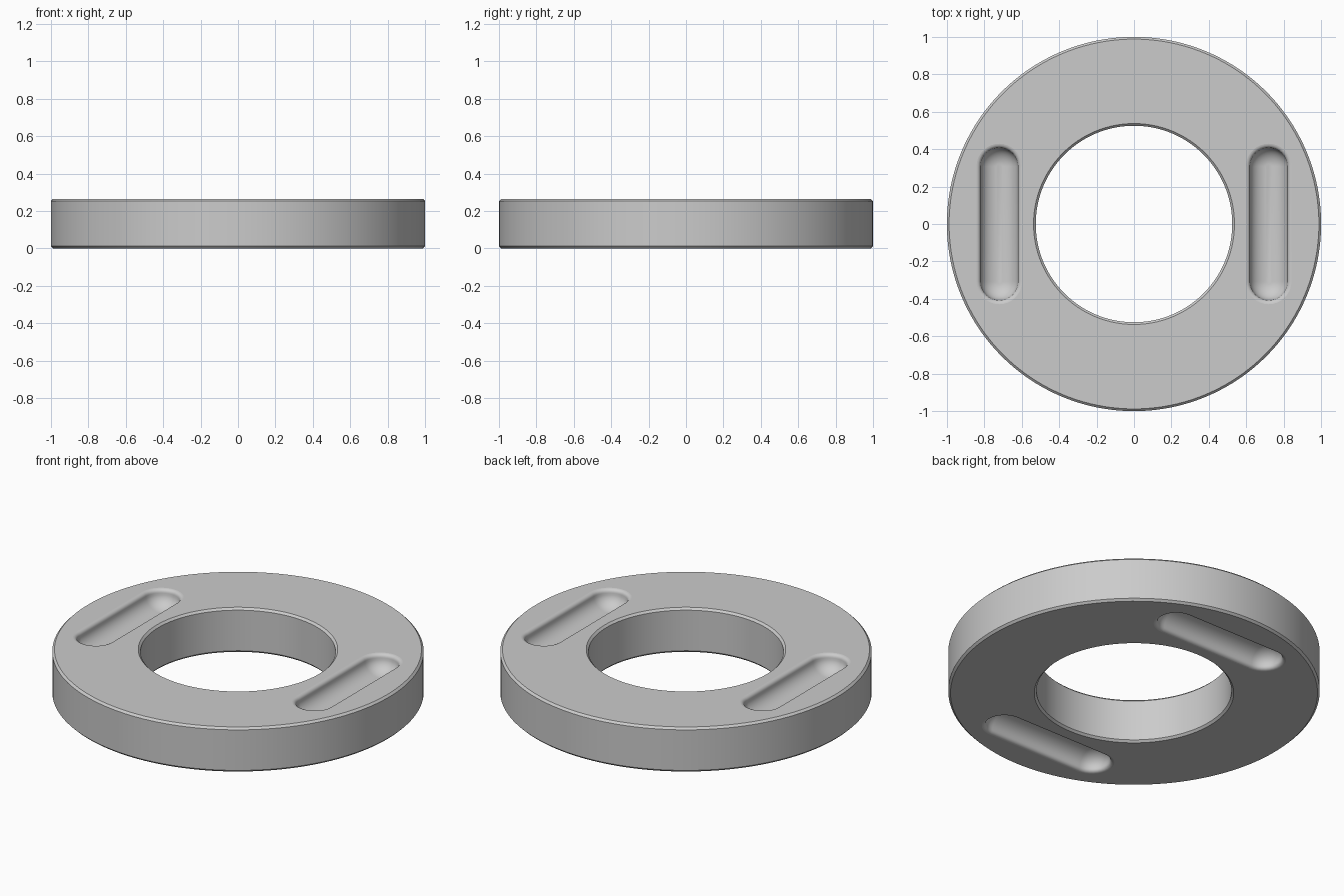
import bpy, bmesh, math
from math import sin, cos, pi

if "Cube" in bpy.data.objects:
    bpy.data.objects.remove(bpy.data.objects["Cube"])

HEIGHT, OUTER, INNER, CHAMFER = 0.265, 1.0, 0.525, 0.012

grey = bpy.data.materials.new("matte grey")
grey.use_nodes = True
grey.diffuse_color = (0.6, 0.6, 0.6, 1)
grey.node_tree.nodes["Principled BSDF"].inputs["Base Color"].default_value = (0.6, 0.6, 0.6, 1)


def make_object(name, bm):
    bmesh.ops.recalc_face_normals(bm, faces=bm.faces)
    mesh = bpy.data.meshes.new(name)
    bm.to_mesh(mesh)
    bm.free()
    mesh.materials.append(grey)
    obj = bpy.data.objects.new(name, mesh)
    bpy.context.collection.objects.link(obj)
    return obj


def bridge(bm, a, b):
    for i in range(len(a)):
        j = (i + 1) % len(a)
        bm.faces.new((a[i], a[j], b[j], b[i]))


def ring_body(segments=160):
    # Chamfered rectangular section swept round the z axis
    c = CHAMFER
    section = [(OUTER - c, 0), (OUTER, c), (OUTER, HEIGHT - c), (OUTER - c, HEIGHT),
               (INNER + c, HEIGHT), (INNER, HEIGHT - c), (INNER, c), (INNER + c, 0)]
    bm = bmesh.new()
    angles = [2 * pi * i / segments for i in range(segments)]
    loops = [[bm.verts.new((r * cos(a), r * sin(a), z)) for a in angles] for r, z in section]
    for k, loop in enumerate(loops):
        bridge(bm, loop, loops[(k + 1) % len(loops)])
    return make_object("ring", bm)


def slot_cutter(name, offset, along_x, z, up, half=0.307, arc=16):
    # Round-bottomed slot with ball ends and a rounded lip
    lip, radius = 0.022, 0.1
    profile = [(radius + lip, 0.05)]
    profile += [(radius + lip * (1 - sin(t)), -lip * (1 - cos(t)))
                for t in (pi / 2 * i / 5 for i in range(6))]
    profile += [(radius * cos(t), -lip - (radius - lip) * sin(t))
                for t in (pi / 2 * i / 10 for i in range(1, 10))]
    bm = bmesh.new()
    loops = []
    for r, depth in profile:
        loop = []
        for side in (1, -1):
            for i in range(arc + 1):
                a = pi * i / arc
                across = offset + side * r * cos(a)
                along = side * (half + r * sin(a))
                x, y = (along, across) if along_x else (across, along)
                loop.append(bm.verts.new((x, y, z + up * depth)))
        loops.append(loop)
    for a, b in zip(loops, loops[1:]):
        bridge(bm, a, b)
    bm.faces.new(loops[0])
    bm.faces.new(loops[-1])
    cutter = make_object(name, bm)
    cutter.hide_render = True
    return cutter


ring = ring_body()

# Two slots in the top face, and two in the underside turned a quarter round
cutters = [slot_cutter("left_top_slot_cutter", 0.72, False, HEIGHT, 1),
           slot_cutter("right_top_slot_cutter", -0.72, False, HEIGHT, 1),
           slot_cutter("back_bottom_slot_cutter", 0.72, True, 0, -1),
           slot_cutter("front_bottom_slot_cutter", -0.72, True, 0, -1)]
for cutter in cutters:
    cut = ring.modifiers.new(cutter.name, "BOOLEAN")
    cut.object = cutter
    cut.solver = "EXACT"

# Apply the cuts, then remove the helpers
bpy.ops.object.select_all(action="DESELECT")
ring.select_set(True)
bpy.context.view_layer.objects.active = ring
for name in [m.name for m in ring.modifiers]:
    bpy.ops.object.modifier_apply(modifier=name)
for cutter in cutters:
    bpy.data.objects.remove(cutter)

# Smooth the curved walls, keep the two broad faces flat
bpy.ops.object.shade_smooth_by_angle(angle=math.radians(28))
for face in ring.data.polygons:
    if min(abs(face.center.z), abs(face.center.z - HEIGHT)) < 0.0001:
        face.use_smooth = False
